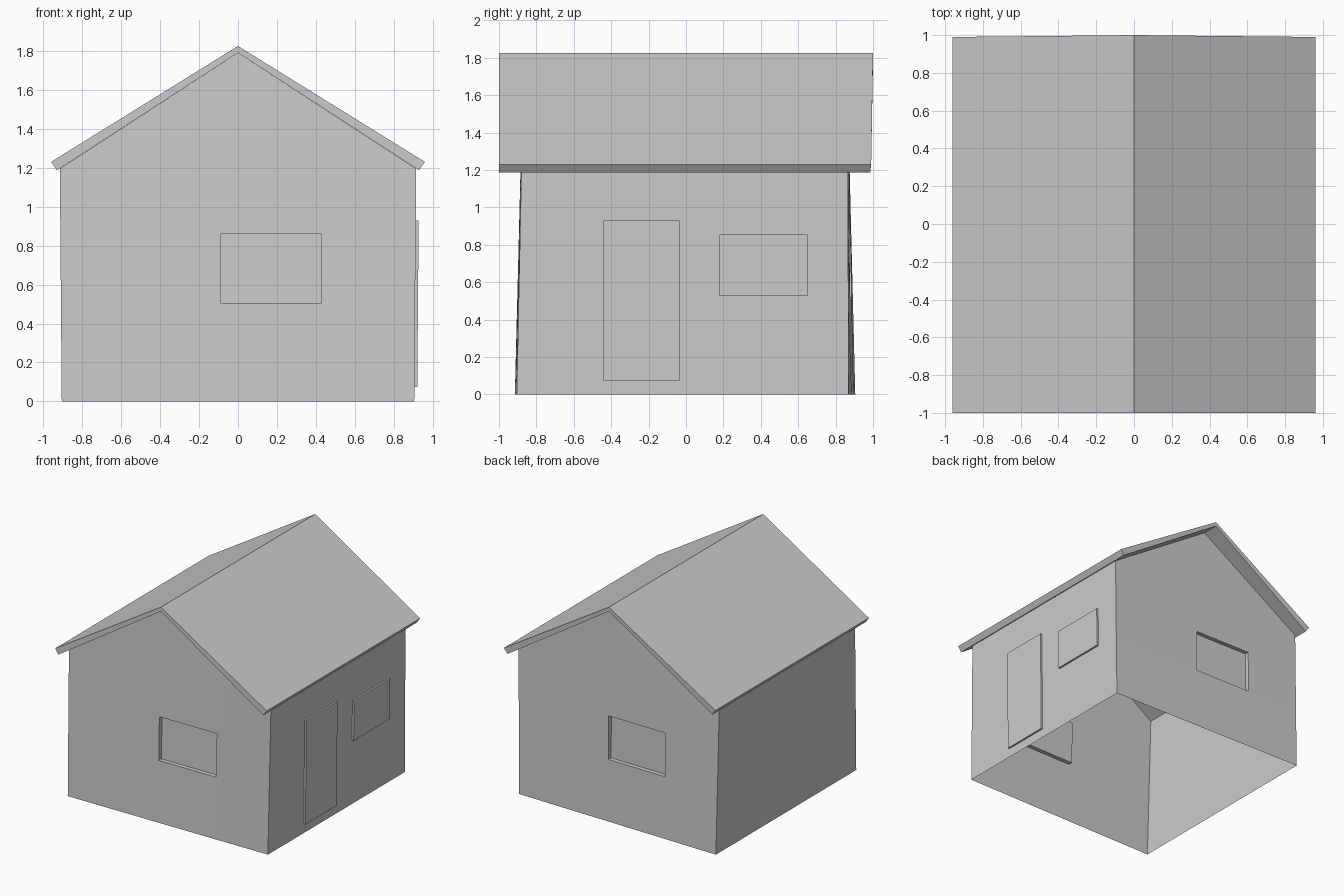
import bpy
import bmesh
from mathutils import Vector

cube = bpy.data.objects.get("Cube")
if cube:
    bpy.data.objects.remove(cube, do_unlink=True)

# One plain grey for the whole house
GREY = (0.6, 0.6, 0.6, 1.0)
grey = bpy.data.materials.new("plain_grey")
grey.use_nodes = True
grey.diffuse_color = GREY
grey.node_tree.nodes["Principled BSDF"].inputs["Base Color"].default_value = GREY


def finish(bm, name):
    bm.normal_update()
    mesh = bpy.data.meshes.new(name)
    bm.to_mesh(mesh)
    bm.free()
    mesh.materials.append(grey)
    obj = bpy.data.objects.new(name, mesh)
    bpy.context.collection.objects.link(obj)
    return obj


def panel(bm, facing, across, low, high, z_low, z_high, depth):
    """Cut a rectangle into the wall that faces one way and push it out (or in)."""
    facing = Vector(facing)
    up = Vector((0, 0, 1))
    cuts = ((across, low), (across, high), (2, z_low), (2, z_high))
    for axis, pos in cuts:
        bm.normal_update()
        faces = [f for f in bm.faces if f.normal.dot(facing) > 0.9]
        edges = {e for f in faces for e in f.edges}
        verts = {v for f in faces for v in f.verts}
        normal = Vector((0, 0, 0))
        normal[axis] = 1
        bmesh.ops.bisect_plane(bm, geom=faces + list(edges) + list(verts),
                               plane_co=normal * pos, plane_no=normal)
    bm.normal_update()
    inside = []
    for f in bm.faces:
        c = f.calc_center_median()
        if (f.normal.dot(facing) > 0.9 and low < c[across] < high
                and z_low < c.dot(up) < z_high):
            inside.append(f)
    moved = bmesh.ops.extrude_discrete_faces(bm, faces=inside)["faces"]
    bmesh.ops.translate(bm, verts=list({v for f in moved for v in f.verts}),
                        vec=facing * depth)


# Walls: open-bottomed gabled shell, leaning in slightly
EAVE, RIDGE = 1.195, 1.79
bm = bmesh.new()
base = [bm.verts.new((x, y, 0)) for x, y in
        ((-0.905, -0.915), (0.905, -0.905), (0.905, 0.87), (-0.905, 0.905))]
top = [bm.verts.new((x, y, EAVE)) for x, y in
       ((-0.915, -0.885), (0.915, -0.88), (0.915, 0.865), (-0.915, 0.875))]
peak = {0: bm.verts.new((0, -0.87, RIDGE)), 2: bm.verts.new((0, 0.86, RIDGE))}
for i in range(4):
    j = (i + 1) % 4
    gable = [peak[i]] if i in peak else []
    bm.faces.new([base[i], base[j], top[j]] + gable + [top[i]])

# Recessed gable windows, raised side door and side window
panel(bm, (0, -1, 0), 0, -0.09, 0.43, 0.505, 0.86, -0.035)
panel(bm, (0, 1, 0), 0, -0.43, 0.09, 0.505, 0.86, -0.035)
panel(bm, (1, 0, 0), 1, -0.44, -0.035, 0.075, 0.93, 0.015)
panel(bm, (1, 0, 0), 1, 0.18, 0.65, 0.525, 0.855, 0.015)
finish(bm, "walls")

# Roof: two thin slopes meeting at the ridge
bm = bmesh.new()
outer = [(-0.96, 1.23), (0, 1.825), (0.96, 1.23)]
under = [(-0.93, 1.187), (0, RIDGE), (0.93, 1.187)]


def section(points, y, y_ridge):
    return [bm.verts.new((x, y_ridge if x == 0 else y, z)) for x, z in points]


front_out, front_in = section(outer, -1, -1), section(under, -1, -1)
back_out, back_in = section(outer, 0.99, 1.0), section(under, 0.985, 1.0)
for i in range(2):
    j = i + 1
    for a, b in ((front_out, back_out), (front_in, back_in),
                 (front_out, front_in), (back_out, back_in)):
        bm.faces.new((a[i], a[j], b[j], b[i]))
for i in (0, 2):
    bm.faces.new((front_out[i], front_in[i], back_in[i], back_out[i]))
bmesh.ops.recalc_face_normals(bm, faces=bm.faces)
finish(bm, "roof")
